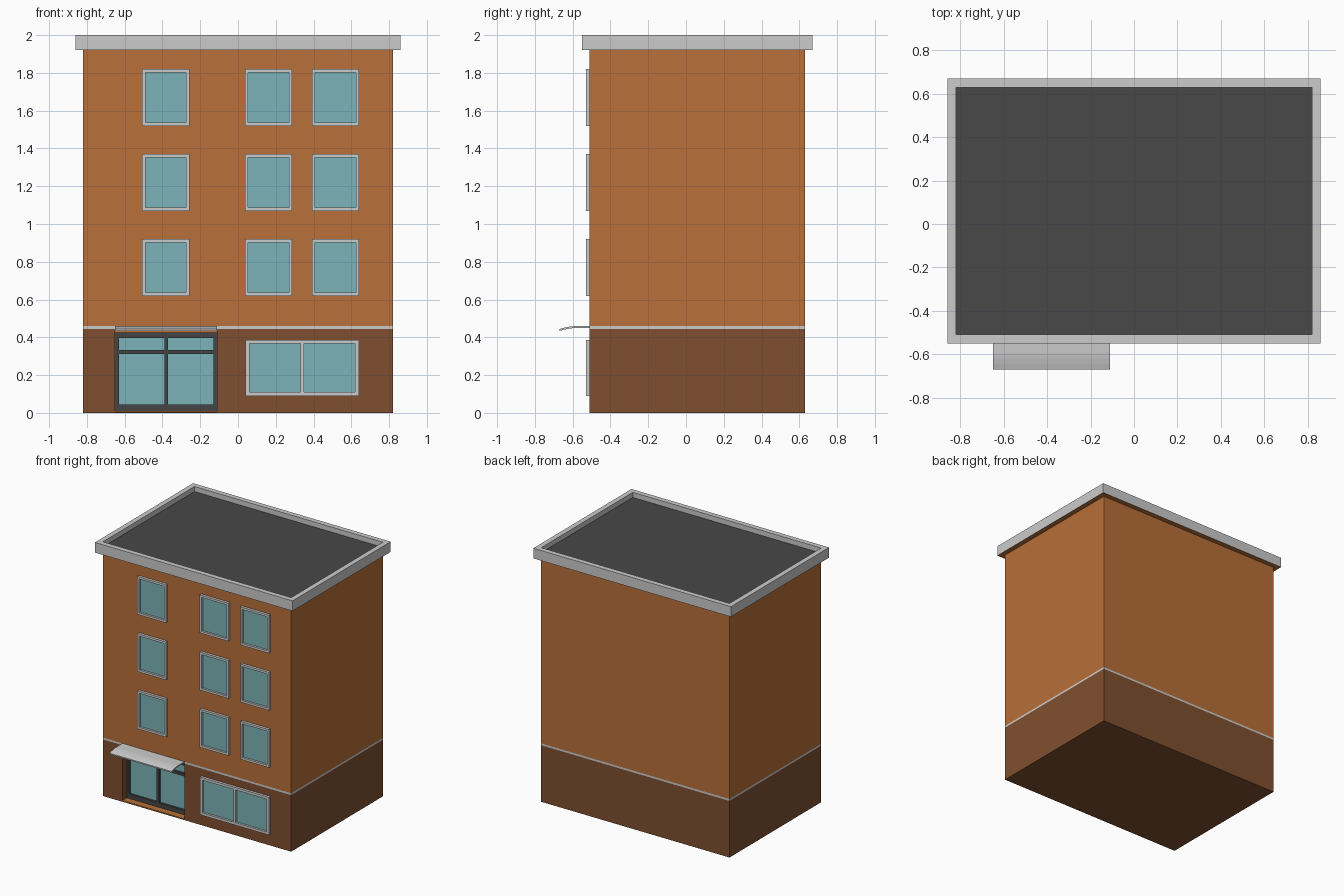
import bpy, bmesh

if "Cube" in bpy.data.objects:
    bpy.data.objects.remove(bpy.data.objects["Cube"])


def material(name, rgb):
    m = bpy.data.materials.new(name)
    m.diffuse_color = (*rgb, 1)
    m.use_nodes = True
    m.node_tree.nodes["Principled BSDF"].inputs["Base Color"].default_value = m.diffuse_color
    return m


BRICK = material("orange_brick", (0.48, 0.162, 0.04))
BASE = material("brown_base", (0.215, 0.078, 0.029))
GLASS = material("window_glass", (0.2, 0.456, 0.479))
DARK = material("dark_frame", (0.06, 0.06, 0.06))
ROOF = material("roof_felt", (0.065, 0.065, 0.065))

XW, YF, YB = 0.82, -0.51, 0.63      # wall planes
DX0, DX1, DY = -0.65, -0.11, -0.43  # entrance recess


def finish(name, bm, mat=None, normals=True):
    if normals:
        bmesh.ops.recalc_face_normals(bm, faces=bm.faces)
    me = bpy.data.meshes.new(name)
    bm.to_mesh(me)
    bm.free()
    ob = bpy.data.objects.new(name, me)
    bpy.context.collection.objects.link(ob)
    if mat:
        me.materials.append(mat)
    return ob


def add_box(bm, x0, x1, y0, y1, z0, z1):
    vs = bmesh.ops.create_cube(bm, size=1)["verts"]
    for v in vs:
        v.co.x = x0 if v.co.x < 0 else x1
        v.co.y = y0 if v.co.y < 0 else y1
        v.co.z = z0 if v.co.z < 0 else z1


def boxes(name, items, mat=None):
    bm = bmesh.new()
    for b in items:
        add_box(bm, *b)
    return finish(name, bm, mat)


def walls(name, plan, z0, z1, mat=None):
    """Open vertical walls along a counter-clockwise plan outline."""
    bm = bmesh.new()
    lo = [bm.verts.new((x, y, z0)) for x, y in plan]
    hi = [bm.verts.new((x, y, z1)) for x, y in plan]
    for i in range(len(plan)):
        j = (i + 1) % len(plan)
        bm.faces.new((lo[i], lo[j], hi[j], hi[i]))
    return finish(name, bm, mat, False)


def slab(name, x0, x1, y0, y1, z, mat, up=True):
    bm = bmesh.new()
    vs = [bm.verts.new(c) for c in ((x0, y0, z), (x1, y0, z), (x1, y1, z), (x0, y1, z))]
    bm.faces.new(vs if up else vs[::-1])
    return finish(name, bm, mat, False)


def frame(x0, x1, z0, z1, y0, y1, w):
    """Four boxes making a rectangular surround."""
    return [(x0, x0 + w, y0, y1, z0, z1), (x1 - w, x1, y0, y1, z0, z1),
            (x0 + w, x1 - w, y0, y1, z0, z0 + w), (x0 + w, x1 - w, y0, y1, z1 - w, z1)]


# Walls: brown ground floor with entrance notch, grey band, orange upper floors
rect = [(-XW, YF), (XW, YF), (XW, YB), (-XW, YB)]
notch = [(-XW, YF), (DX0, YF), (DX0, DY), (DX1, DY), (DX1, YF)] + rect[1:]
walls("ground_floor_walls", notch, 0, 0.445, BASE)
slab("underside", -XW, XW, YF, YB, 0, BASE, False)
walls("string_course", rect, 0.445, 0.46)
walls("upper_walls", rect, 0.46, 1.92, BRICK)

# Entrance recess floor, ceiling and header
boxes("entrance_step", [(DX0, DX1, YF, DY, 0.001, 0.01)], BRICK)
slab("entrance_ceiling", DX0, DX1, YF, DY, 0.445, BRICK, False)
boxes("entrance_header", [(DX0, DX1, DY - 0.015, DY, 0.425, 0.444)], BRICK)

# Roof parapet with brick-coloured soffit, and the sunken roof
outer = (-0.86, 0.86, -0.55, 0.67)
bm = bmesh.new()
loops = []
for (x0, x1, y0, y1), z in (((-XW, XW, YF, YB), 1.92), (outer, 1.92), (outer, 2.0),
                            ((-XW, XW, YF, YB), 2.0), ((-XW, XW, YF, YB), 1.96)):
    loops.append([bm.verts.new((x, y, z)) for x, y in
                  ((x0, y0), (x1, y0), (x1, y1), (x0, y1))])
for k in range(4):
    for i in range(4):
        j = (i + 1) % 4
        f = bm.faces.new((loops[k][i], loops[k][j], loops[k + 1][j], loops[k + 1][i]))
        f.material_index = 1 if k == 0 else 0
parapet = finish("parapet", bm, None, False)
parapet.data.materials.append(None)
parapet.data.materials.append(BRICK)
slab("roof", -XW, XW, YF, YB, 1.96, ROOF)

# Upper windows: three columns on three floors
for r, z in enumerate((0.62, 1.07, 1.52)):
    for c, x in enumerate((-0.507, 0.037, 0.391)):
        boxes(f"window_frame_{r}_{c}", frame(x, x + 0.25, z, z + 0.3, -0.53, YF, 0.017))
        boxes(f"window_glass_{r}_{c}",
              [(x + 0.017, x + 0.233, -0.514, YF, z + 0.017, z + 0.283)], GLASS)

# Wide shop window with central mullion
boxes("shop_window_frame", frame(0.04, 0.64, 0.09, 0.387, -0.53, YF, 0.02)
      + [(0.33, 0.35, -0.53, YF, 0.11, 0.367)])
boxes("shop_window_glass", [(0.06, 0.33, -0.514, YF, 0.11, 0.367),
                            (0.35, 0.62, -0.514, YF, 0.11, 0.367)], GLASS)

# Entrance doors: dark frame, mullion, transom and glass
fy = DY - 0.025
boxes("door_frame", [(DX0, DX0 + 0.02, fy, DY, 0.01, 0.425), (DX1 - 0.02, DX1, fy, DY, 0.01, 0.425),
                     (DX0 + 0.02, DX1 - 0.02, fy, DY, 0.01, 0.045),
                     (DX0 + 0.02, DX1 - 0.02, fy, DY, 0.397, 0.425),
                     (DX0 + 0.02, DX1 - 0.02, fy, DY, 0.312, 0.333),
                     (-0.39, -0.37, fy, DY, 0.045, 0.312),
                     (-0.39, -0.37, fy, DY, 0.333, 0.397)], DARK)
boxes("door_glass", [(DX0 + 0.02, DX1 - 0.02, DY - 0.008, DY - 0.001, 0.045, 0.397)], GLASS)

# Curved canopy over the entrance
top = [(-0.51, 0.46), (-0.595, 0.459), (-0.62, 0.456), (-0.645, 0.451), (-0.67, 0.444)]
prof = top + [(y, z - 0.01) for y, z in reversed(top)]
bm = bmesh.new()
face = bm.faces.new([bm.verts.new((DX0, y, z)) for y, z in prof])
ext = bmesh.ops.extrude_face_region(bm, geom=[face])["geom"]
bmesh.ops.translate(bm, vec=(DX1 - DX0, 0, 0),
                    verts=[g for g in ext if isinstance(g, bmesh.types.BMVert)])
finish("entrance_canopy", bm)
